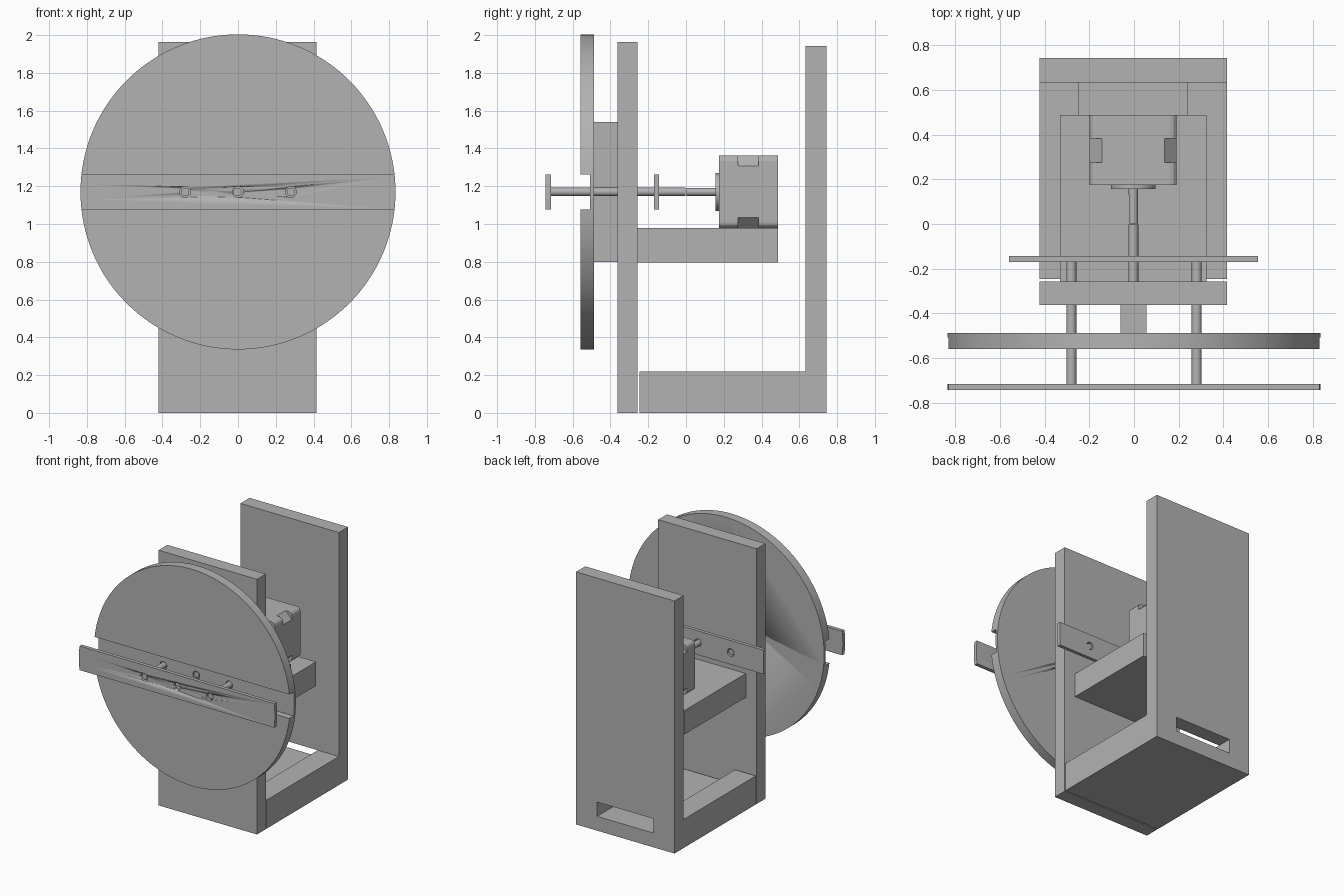
import bpy
import math

cube = bpy.data.objects.get("Cube")
if cube:
    bpy.data.objects.remove(cube, do_unlink=True)

grey = bpy.data.materials.new("plain grey")
grey.use_nodes = True
colour = (0.45, 0.45, 0.45, 1)
grey.diffuse_color = colour
grey.node_tree.nodes["Principled BSDF"].inputs["Base Color"].default_value = colour

AXIS_Z = 1.17           # height of the rotation axis
ROD_X = 0.28            # sideways offset of the guide rods
HOLE_R = 0.029
ROD_R = 0.022


def finish(obj, name):
    obj.name = name
    obj.data.materials.clear()
    obj.data.materials.append(grey)
    return obj


def box(name, x, y, z):
    """Box from (low, high) pairs on each axis."""
    centre = [(a + b) / 2 for a, b in (x, y, z)]
    bpy.ops.mesh.primitive_cube_add(size=1, location=centre)
    obj = bpy.context.object
    obj.scale = [b - a for a, b in (x, y, z)]
    bpy.ops.object.transform_apply(location=True, rotation=False, scale=True)
    return finish(obj, name)


def rod(name, x, y, radius, sides=32):
    """Cylinder along y at the axis height."""
    bpy.ops.mesh.primitive_cylinder_add(
        vertices=sides, radius=radius, depth=y[1] - y[0],
        location=(x, (y[0] + y[1]) / 2, AXIS_Z), rotation=(math.pi / 2, 0, 0))
    bpy.ops.object.transform_apply(location=True, rotation=True, scale=True)
    bpy.ops.object.shade_smooth_by_angle()
    return finish(bpy.context.object, name)


def apply(obj, mod):
    bpy.context.view_layer.objects.active = obj
    bpy.ops.object.modifier_apply(modifier=mod.name)


def combine(obj, tool, operation="DIFFERENCE"):
    mod = obj.modifiers.new("cut", "BOOLEAN")
    mod.operation = operation
    mod.solver = "EXACT"
    mod.object = tool
    apply(obj, mod)
    bpy.data.objects.remove(tool, do_unlink=True)


def drill(obj, xs):
    for x in xs:
        combine(obj, rod("drill", x, (-1, 0), HOLE_R))


def chamfer_lengthwise(obj, width, segments):
    """Bevel only the edges running along y."""
    attr = obj.data.attributes.new("bevel_weight_edge", "FLOAT", "EDGE")
    for edge in obj.data.edges:
        a, b = (obj.data.vertices[i].co for i in edge.vertices)
        attr.data[edge.index].value = float(abs(a.y - b.y) > 0.01)
    mod = obj.modifiers.new("chamfer", "BEVEL")
    mod.limit_method = "WEIGHT"
    mod.width = width
    mod.segments = segments
    apply(obj, mod)


holes = (-ROD_X, 0, ROD_X)
wide = (-0.422, 0.416)
slot = (-0.245, 0.237)
bar_z = (1.077, 1.262)

# Frame: upright panels, troughed base and motor shelf
front_panel = box("front_panel", wide, (-0.363, -0.256), (0, 1.963))
drill(front_panel, holes)
back_panel = box("back_panel", wide, (0.632, 0.743), (0, 1.943))
combine(back_panel, box("slot", slot, (0.5, 0.9), (0.11, 0.22)))
base = box("base", wide, (-0.246, 0.632), (0, 0.22))
combine(base, box("trough", slot, (-0.5, 0.9), (0.11, 0.4)))
box("motor_shelf", (-0.33, 0.323), (-0.256, 0.487), (0.795, 0.979))

# Spacer block between panel and disc
spacer = box("spacer_block", (-0.06, 0.056), (-0.488, -0.363), (0.8, 1.54))
drill(spacer, (0,))

# Grooved disc
disc = rod("disc", 0, (-0.559, -0.488), 0.834, 128)
combine(disc, box("groove", (-1, 1), (-0.7, -0.507), bar_z))
drill(disc, holes)

# Front bar with ends following the disc rim
front_bar = rod("front_bar", 0, (-0.743, -0.715), 0.834, 128)
combine(front_bar, box("strip", (-1, 1), (-1, 0), bar_z), "INTERSECT")
drill(front_bar, holes)

# Rear bar
rear_bar = box("rear_bar", (-0.558, 0.554), (-0.17, -0.144), bar_z)
drill(rear_bar, holes)

# Guide rods and drive shaft
for side, x in (("right", -ROD_X), ("left", ROD_X)):
    rod("guide_rod_" + side, x, (-0.735, -0.15), ROD_R)
rod("drive_shaft", -0.003, (-0.5, -0.003), ROD_R)

# Motor: rounded end caps around a core with deeper chamfers
motor_x, motor_z = (-0.199, 0.191), (0.979, 1.363)
for name, y, width, segments in (("motor_front_cap", (0.175, 0.275), 0.03, 3),
                                 ("motor_core", (0.275, 0.383), 0.055, 1),
                                 ("motor_back_cap", (0.383, 0.487), 0.03, 3)):
    chamfer_lengthwise(box(name, motor_x, y, motor_z), width, segments)
rod("motor_boss", -0.003, (0.157, 0.175), 0.1, 48)
motor_shaft = rod("motor_shaft", -0.003, (0.003, 0.157), 0.021)
combine(motor_shaft, box("flat", (-0.1, -0.019), (-0.1, 0.13), (1, 1.4)))
